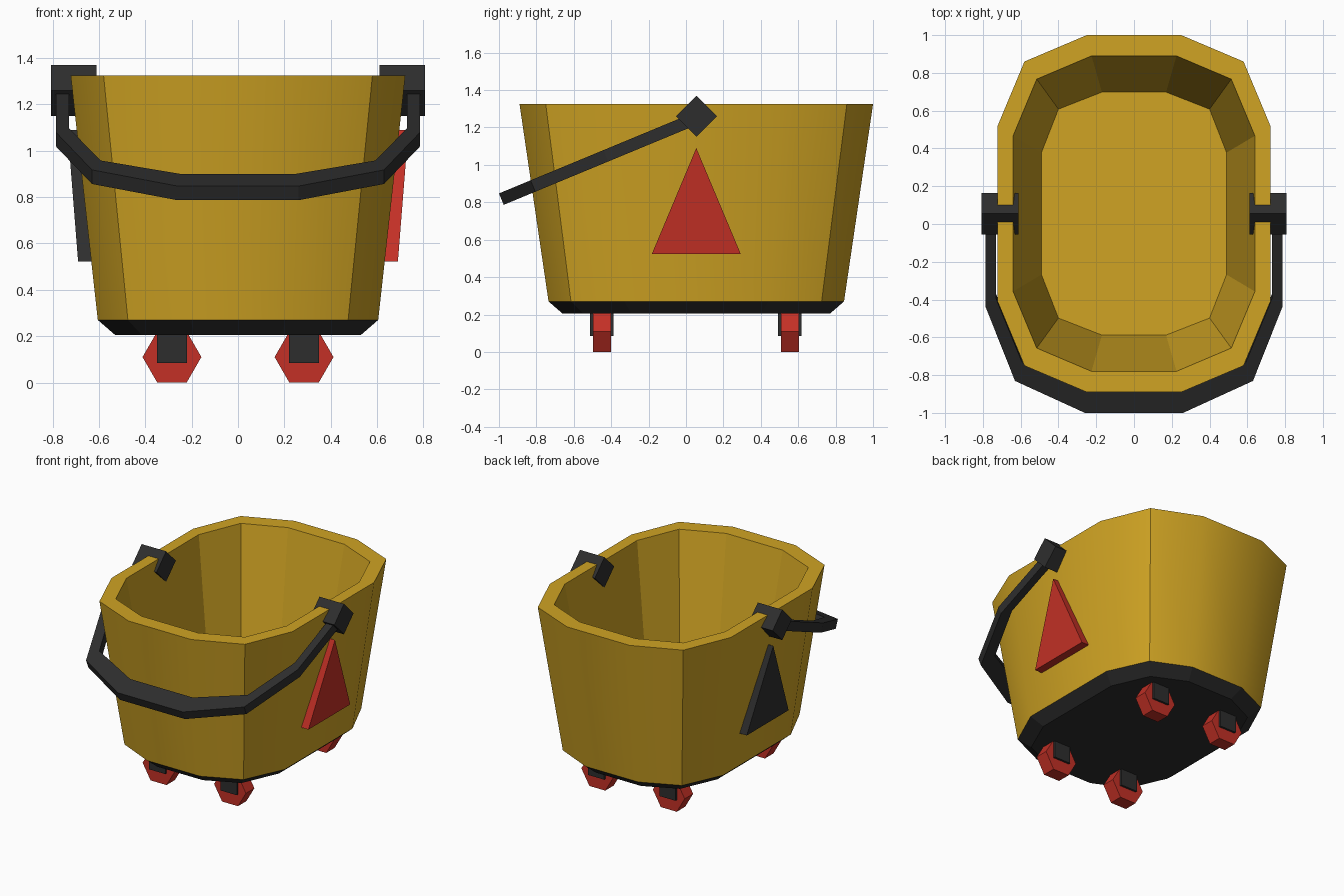
import bpy, bmesh, math
from mathutils import Vector, Matrix

if "Cube" in bpy.data.objects:
    bpy.data.objects.remove(bpy.data.objects["Cube"])

CY = 0.055  # centre of the bucket in y


def material(name, rgb):
    m = bpy.data.materials.new(name)
    m.diffuse_color = (*rgb, 1)
    m.use_nodes = True
    m.node_tree.nodes["Principled BSDF"].inputs["Base Color"].default_value = m.diffuse_color
    return m


YELLOW = material("yellow", (0.63, 0.37, 0.017))
RED = material("red", (0.55, 0.03, 0.019))
DARK = material("dark grey", (0.027, 0.027, 0.027))


def finish(bm, name, *mats):
    bmesh.ops.recalc_face_normals(bm, faces=bm.faces)
    me = bpy.data.meshes.new(name)
    bm.to_mesh(me)
    bm.free()
    ob = bpy.data.objects.new(name, me)
    for m in mats:
        me.materials.append(m)
    bpy.context.collection.objects.link(ob)
    return ob


def box(name, size, loc, mat, rot=None):
    bm = bmesh.new()
    bmesh.ops.create_cube(bm, size=1)
    bm.transform(Matrix.Translation(loc) @ (rot or Matrix()) @ Matrix.Diagonal((*size, 1)))
    return finish(bm, name, mat)


def prism(name, ring_a, ring_b, mat):
    """Solid between two matching rings of points."""
    bm = bmesh.new()
    a, b = [[bm.verts.new(p) for p in r] for r in (ring_a, ring_b)]
    n = len(a)
    bm.faces.new(a)
    bm.faces.new(b)
    for i in range(n):
        bm.faces.new((a[i], a[(i + 1) % n], b[(i + 1) % n], b[i]))
    return finish(bm, name, mat)


# Bucket: twelve-sided rings from the base, up the outside, down the inside
def outline(quarter):
    half = quarter + [(x, -y) for x, y in reversed(quarter)]
    return half + [(-x, -y) for x, y in half]


RIM = [(0.25, 0.945), (0.58, 0.805), (0.722, 0.465)]
rings = [
    (0.205, [(0.18, 0.715), (0.415, 0.605), (0.53, 0.345)]),
    (0.27, [(0.21, 0.79), (0.475, 0.67), (0.605, 0.385)]),
    (1.325, RIM),
    (1.325, [(0.225, 0.835), (0.515, 0.712), (0.64, 0.412)]),
    (0.27, [(0.17, 0.643), (0.40, 0.553), (0.49, 0.323)]),
]
bm = bmesh.new()
loops = [[bm.verts.new((x, y + CY, z)) for x, y in outline(q)] for z, q in rings]
for k in range(len(loops) - 1):
    a, b = loops[k], loops[k + 1]
    for i in range(12):
        j = (i + 1) % 12
        f = bm.faces.new((a[i], a[j], b[j], b[i]))
        f.material_index = 1 if k == 0 else 0
        f.smooth = k == 1          # only the outer wall is softly shaded
bm.faces.new(loops[0]).material_index = 1
bm.faces.new(loops[-1])
bm.normal_update()
for e in bm.edges:
    both = all(f.smooth for f in e.link_faces)
    e.smooth = both and e.calc_face_angle(0) < math.radians(30)
finish(bm, "bucket", YELLOW, DARK)

# Wheels and their brackets
for sx, side in ((-1, "left"), (1, "right")):
    for y, end in ((-0.45, "front"), (0.555, "back")):
        x = sx * 0.285
        hexagon = [(x + 0.127 * math.cos(i * math.pi / 3),
                    0.11 + 0.127 * math.sin(i * math.pi / 3)) for i in range(6)]
        prism(f"wheel_{end}_{side}",
              [(px, y - 0.048, pz) for px, pz in hexagon],
              [(px, y + 0.048, pz) for px, pz in hexagon], RED)
        box(f"wheel_bracket_{end}_{side}", (0.13, 0.126, 0.13), (x, y, 0.15), DARK)

# Handle pivots clamped over the rim, turned on their corner
for sx, side in ((-1, "left"), (1, "right")):
    box(f"handle_pivot_{side}", (0.195, 0.155, 0.155), (sx * 0.709, CY, 1.26), DARK,
        Matrix.Rotation(math.pi / 4, 4, 'X'))

# Side triangles: red on the right, dark on the left
for sx, side, mat in ((-1, "left", DARK), (1, "right", RED)):
    corners = [(-0.238, 0.523, 0), (0.238, 0.523, 0), (0, 1.09, 0.045)]
    prism(f"triangle_{side}",
          [(sx * (0.62 + dx), CY + y, z) for y, z, dx in corners],
          [(sx * (0.69 + dx), CY + y, z) for y, z, dx in corners], mat)

# Handle: swept bar tilted down towards the front
outer = [(0.785, 0.0), (0.785, 0.523), (0.63, 0.945), (0.26, 1.128)]
inner = [(0.73, 0.0), (0.73, 0.475), (0.592, 0.84), (0.25, 0.99)]
along = Vector((0, -0.924, -0.383))
thick = Vector((0, -0.383, 0.924)) * 0.033
pivot = Vector((0, CY, 1.249))


def mirrored(pts):
    return pts + [(-x, s) for x, s in reversed(pts)]


bm = bmesh.new()
sections = []
for (xo, so), (xi, si) in zip(mirrored(outer), mirrored(inner)):
    o = pivot + along * so + Vector((xo, 0, 0))
    i = pivot + along * si + Vector((xi, 0, 0))
    sections.append([bm.verts.new(p) for p in (o - thick, o + thick, i + thick, i - thick)])
for a, b in zip(sections, sections[1:]):
    for k in range(4):
        m = (k + 1) % 4
        bm.faces.new((a[k], a[m], b[m], b[k]))
bm.faces.new(sections[0])
bm.faces.new(sections[-1])
finish(bm, "handle", DARK)
